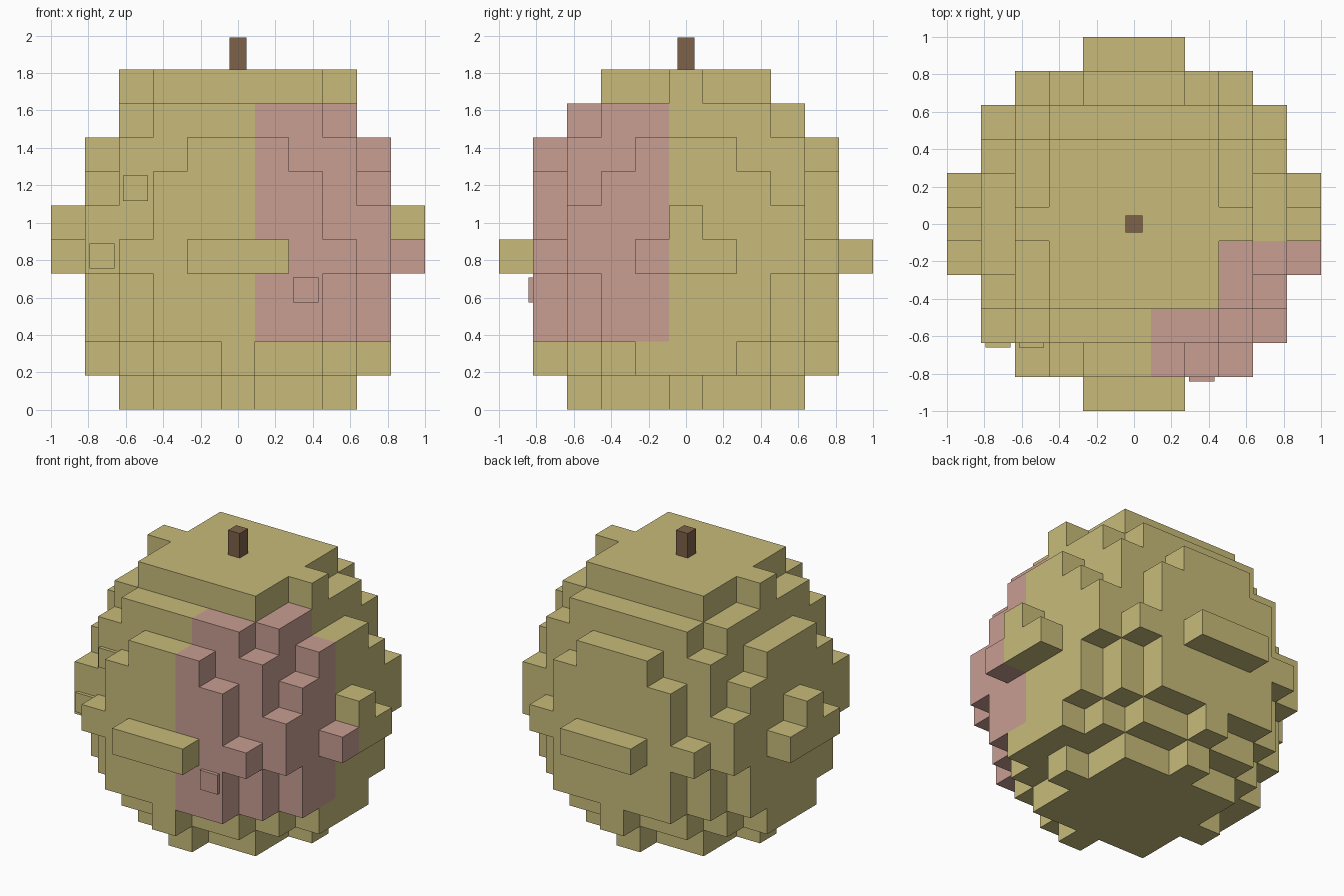
import bpy, bmesh
from mathutils import Vector

if "Cube" in bpy.data.objects:
    bpy.data.objects.remove(bpy.data.objects["Cube"])

U = 2 / 11  # edge length of one block

def material(name, rgb):
    m = bpy.data.materials.new(name)
    m.diffuse_color = (*rgb, 1)
    m.use_nodes = True
    m.node_tree.nodes["Principled BSDF"].inputs["Base Color"].default_value = m.diffuse_color
    return m

SKIN = material("olive_yellow_skin", (0.578, 0.497, 0.195))
BLUSH = material("pink_blush", (0.578, 0.342, 0.287))
WOOD = material("brown_stem", (0.205, 0.122, 0.065))

# For each layer from the bottom up: half-width in x for rows |y| = 0, 1, 2 ...
LAYERS = [
    (3, 2, 2, 0),
    (4, 4, 3, 2, 0),
    (4, 4, 4, 3, 2),
    (4, 4, 4, 3, 2),
    (5, 5, 4, 4, 3, 1),
    (5, 4, 4, 4, 2),
    (4, 4, 4, 3, 2),
    (4, 4, 3, 3, 1),
    (3, 3, 3, 2),
    (3, 2, 2),
]

def filled(x, y, z):
    if not 0 <= z < len(LAYERS) or abs(y) >= len(LAYERS[z]):
        return False
    return abs(x) <= LAYERS[z][abs(y)]

def blushed(x, y, z):
    return x >= 1 and -4 <= y <= -1 and 2 <= z <= 8

def add_object(name, bm, mats):
    mesh = bpy.data.meshes.new(name)
    bm.to_mesh(mesh)
    bm.free()
    for m in mats:
        mesh.materials.append(m)
    ob = bpy.data.objects.new(name, mesh)
    bpy.context.collection.objects.link(ob)
    return ob

# Fruit body: only the exposed sides of the blocks, blush set by block position
bm = bmesh.new()
for z in range(len(LAYERS)):
    for y in range(-5, 6):
        for x in range(-5, 6):
            if not filled(x, y, z):
                continue
            centre = Vector((x, y, z + 0.5))
            for axis in range(3):
                for sign in (-1, 1):
                    n = Vector((0, 0, 0))
                    n[axis] = sign
                    if filled(x + int(n.x), y + int(n.y), z + int(n.z)):
                        continue
                    a = Vector((0, 0, 0))
                    a[(axis + 1) % 3] = 0.5
                    b = n.cross(a)
                    mid = centre + n * 0.5
                    ring = (mid - a - b, mid + a - b, mid + a + b, mid - a + b)
                    f = bm.faces.new([bm.verts.new(p * U) for p in ring])
                    f.material_index = int(blushed(x, y, z))
bmesh.ops.remove_doubles(bm, verts=bm.verts, dist=0.001)
add_object("fruit_body", bm, [SKIN, BLUSH])

def box(name, lo, hi, mat):
    lo, hi = Vector(lo), Vector(hi)
    bm = bmesh.new()
    bmesh.ops.create_cube(bm, size=1)
    for v in bm.verts:
        v.co = (lo + hi) / 2 + v.co * (hi - lo)
    return add_object(name, bm, [mat])

# Stem
box("stem", (-0.045, -0.045, 1.81), (0.045, 0.045, 1.99), WOOD)

# Small raised spots on the front: centre x, centre z, outer y, colour
for i, (x, z, y, mat) in enumerate([(-0.548, 1.183, -0.66, SKIN),
                                    (-0.727, 0.822, -0.66, SKIN),
                                    (0.362, 0.64, -0.842, BLUSH)]):
    box(f"spot_{i + 1}", (x - 0.068, y, z - 0.068), (x + 0.068, y + 0.04, z + 0.068), mat)
